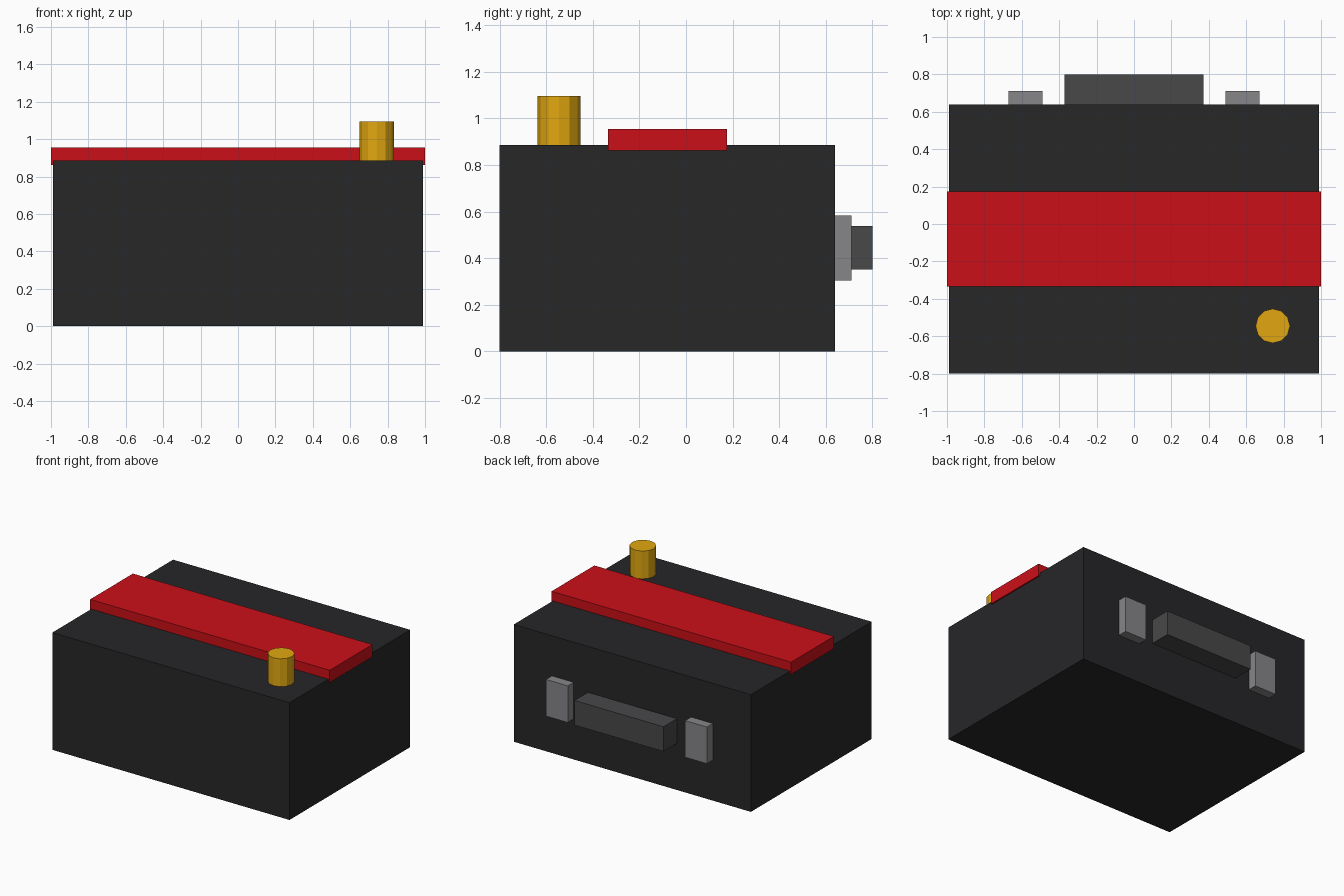
import bpy

if "Cube" in bpy.data.objects:
    bpy.data.objects.remove(bpy.data.objects["Cube"])


def paint(obj, name, rgb):
    mat = bpy.data.materials.get(name) or bpy.data.materials.new(name)
    mat.diffuse_color = (*rgb, 1)
    mat.use_nodes = True
    mat.node_tree.nodes["Principled BSDF"].inputs["Base Color"].default_value = mat.diffuse_color
    obj.data.materials.append(mat)


def box(name, x, y, z, mat, rgb):
    """Box from (min, max) ranges on each axis."""
    ranges = (x, y, z)
    bpy.ops.mesh.primitive_cube_add(size=1, location=[(a + b) / 2 for a, b in ranges])
    obj = bpy.context.object
    obj.name = name
    obj.scale = [b - a for a, b in ranges]
    bpy.ops.object.transform_apply(location=False, rotation=False, scale=True)
    paint(obj, mat, rgb)
    return obj


# Main case
box("case_body", (-0.99, 0.99), (-0.80, 0.64), (0, 0.885), "black", (0.02, 0.02, 0.022))

# Raised band across the lid, slightly wider than the case
box("lid_band", (-1, 1), (-0.335, 0.175), (0.862, 0.955), "red", (0.6, 0.005, 0.009))

# Carry handle and a latch on either side of it
box("handle", (-0.372, 0.372), (0.64, 0.80), (0.352, 0.538), "dark_grey", (0.065, 0.065, 0.068))
for side, label in ((-1, "left"), (1, "right")):
    box(f"latch_{label}", sorted((side * 0.49, side * 0.672)), (0.64, 0.71),
        (0.305, 0.582), "grey", (0.24, 0.24, 0.25))

# Twelve-sided brass knob on the lid
bpy.ops.mesh.primitive_cylinder_add(vertices=12, radius=0.092, depth=0.21,
                                    location=(0.742, -0.545, 0.99))
knob = bpy.context.object
knob.name = "knob"
paint(knob, "brass", (0.75, 0.39, 0.005))
